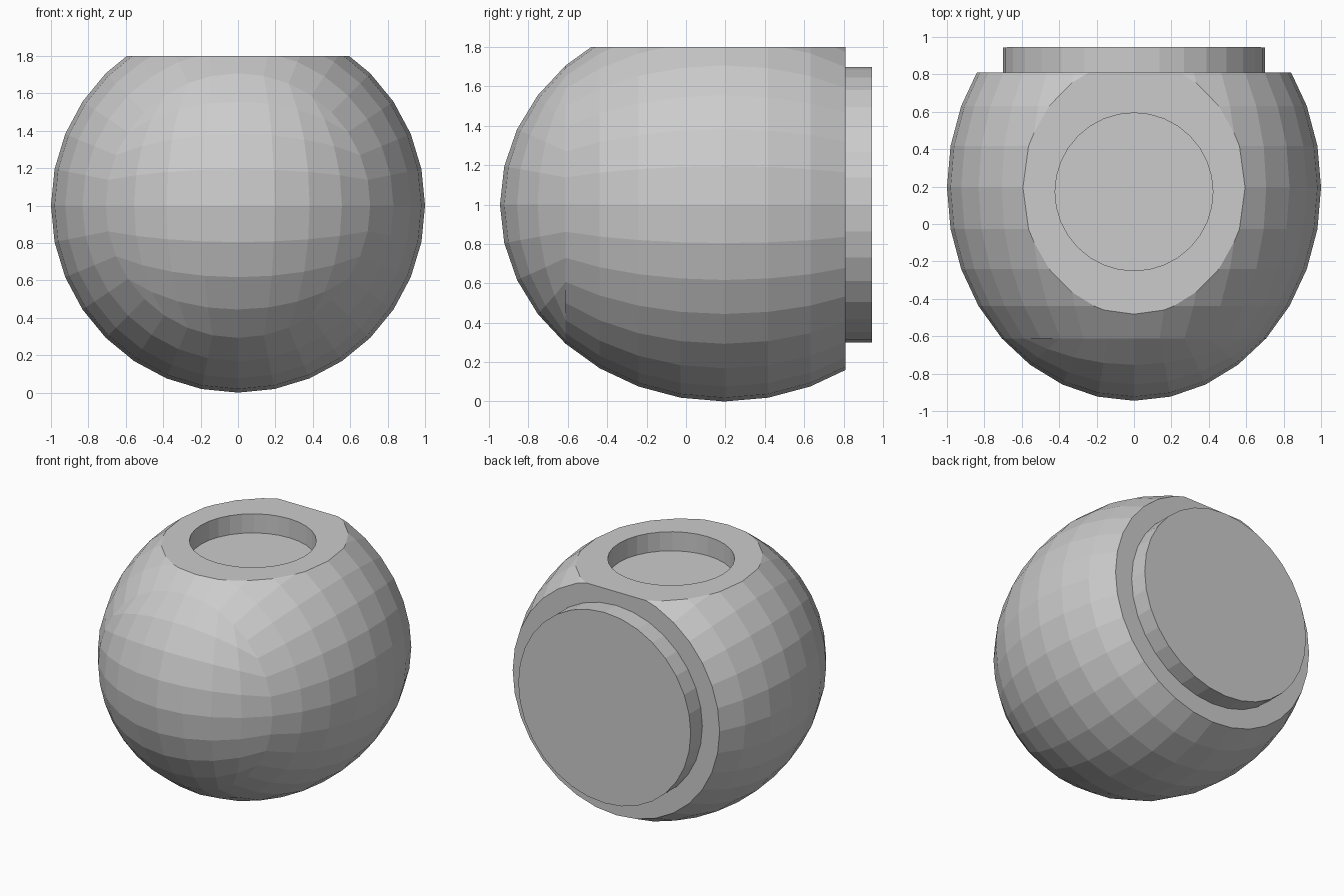
import bpy, bmesh
from math import sin, cos, sqrt, pi
from mathutils import Matrix, Vector

if "Cube" in bpy.data.objects:
    bpy.data.objects.remove(bpy.data.objects["Cube"])

SEG = 32
STEP = 2 * pi / SEG
CENTRE_Y, STRETCH = 0.195, 1.14   # ellipsoid centre and half length along y
BACK, TOP = 0.81, 1.80            # flat cuts


def finish(bm, name):
    bmesh.ops.recalc_face_normals(bm, faces=bm.faces)
    mesh = bpy.data.meshes.new(name)
    bm.to_mesh(mesh)
    bm.free()
    obj = bpy.data.objects.new(name, mesh)
    bpy.context.collection.objects.link(obj)
    return obj


def cylinder(name, radius, depth, matrix):
    bm = bmesh.new()
    bmesh.ops.create_cone(bm, cap_ends=True, segments=SEG, radius1=radius,
                          radius2=radius, depth=depth, matrix=matrix)
    return finish(bm, name)


def sheet(bm, rows):
    """Join a rectangular array of points with quads."""
    verts = [[bm.verts.new(p) for p in row] for row in rows]
    for a, b in zip(verts, verts[1:]):
        for i in range(len(a) - 1):
            bm.faces.new((a[i], a[i + 1], b[i + 1], b[i]))


def on_body(x, y, z):
    return Vector((x, CENTRE_Y + STRETCH * y, 1 + z))


# Ball: rings around the y axis
bm = bmesh.new()
sheet(bm, [[on_body(sin(p * STEP) * cos(a * STEP), -cos(p * STEP), sin(p * STEP) * sin(a * STEP))
            for a in range(SEG + 1)] for p in range(4, 13)])

# Ball: front cap as a square grid bent into a disc
ticks = [sqrt(2) * sin(k * STEP) for k in range(-4, 5)]
rows = []
for v in ticks:
    row = []
    for u in ticks:
        x = u * sqrt(1 - v * v / 2) * sqrt(0.5)
        z = v * sqrt(1 - u * u / 2) * sqrt(0.5)
        row.append(on_body(x, -sqrt(1 - x * x - z * z), z))
    rows.append(row)
sheet(bm, rows)
bmesh.ops.remove_doubles(bm, verts=bm.verts, dist=1e-4)

# Slice the back and the top flat
for co, normal in (((0, BACK, 0), (0, 1, 0)), ((0, 0, TOP), (0, 0, 1))):
    cut = bmesh.ops.bisect_plane(bm, geom=bm.verts[:] + bm.edges[:] + bm.faces[:],
                                 plane_co=co, plane_no=normal, clear_outer=True)
    edges = [e for e in cut["geom_cut"] if isinstance(e, bmesh.types.BMEdge)]
    bmesh.ops.contextual_create(bm, geom=edges)
body = finish(bm, "ball_body")

# Round recess in the top
cutter = cylinder("recess_cutter", 0.422, 0.5, Matrix.Translation((0, 0.172, TOP - 0.14 + 0.25)))
cutter.hide_render = True
cutter.hide_viewport = True
cutter.display_type = 'WIRE'
mod = body.modifiers.new("recess", 'BOOLEAN')
mod.operation = 'DIFFERENCE'
mod.solver = 'EXACT'
mod.object = cutter

# Raised disc on the back
cylinder("back_disc", 0.70, 0.145,
         Matrix.Translation((0, 0.8725, 1)) @ Matrix.Rotation(pi / 2, 4, 'X'))
